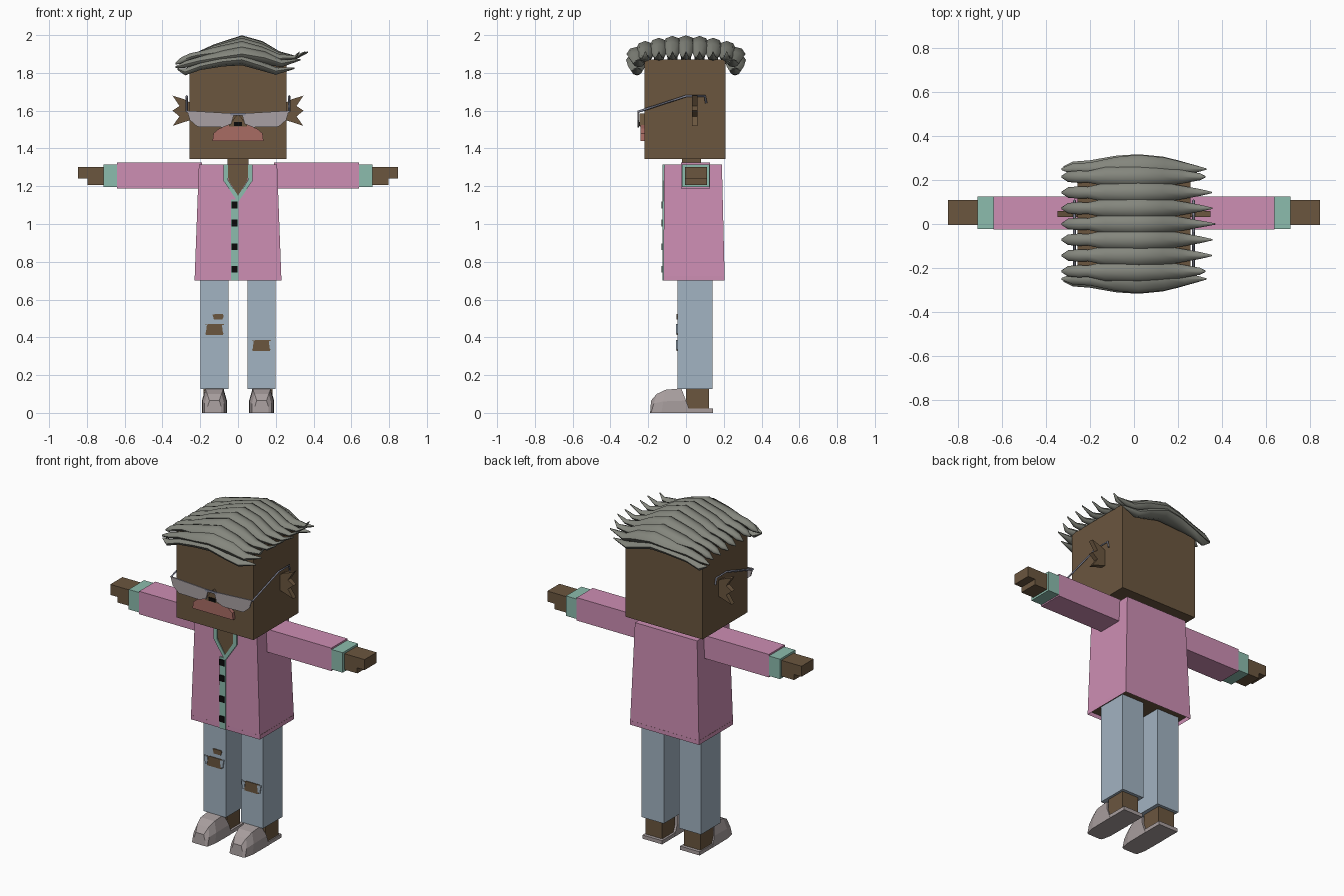
import bpy, bmesh, math
from mathutils import Vector

if bpy.data.objects.get("Cube"):
    bpy.data.objects.remove(bpy.data.objects["Cube"], do_unlink=True)


def make_material(name, hex_code):
    channels = [int(hex_code[i:i + 2], 16) / 255 for i in (0, 2, 4)]
    linear = [c / 12.92 if c < .04 else ((c + .055) / 1.055) ** 2.4 for c in channels]
    material = bpy.data.materials.new(name)
    material.use_nodes = True
    material.diffuse_color = (*linear, 1)
    material.node_tree.nodes["Principled BSDF"].inputs["Base Color"].default_value = (*linear, 1)
    return material


skin = make_material("brown skin", "6B563F")
pink = make_material("pink cloth", "CD8EB3")
mint = make_material("mint trim", "8CBCAD")
denim = make_material("pale denim", "A2B3C2")
leather = make_material("pale grey leather", "A89E9E")
hair_grey = make_material("grey hair", "84867D")
lip_red = make_material("dusty red", "A86C64")
glass = make_material("pale glass", "A8A0A3")
metal = make_material("dull metal", "858797")
black = make_material("black", "0A0A0A")


def finish(name, bm, *materials):
    bmesh.ops.recalc_face_normals(bm, faces=bm.faces)
    mesh = bpy.data.meshes.new(name)
    bm.to_mesh(mesh)
    bm.free()
    for material in materials:
        mesh.materials.append(material)
    obj = bpy.data.objects.new(name, mesh)
    bpy.context.collection.objects.link(obj)
    return obj


def loft(name, rings, material):
    """Skin a closed surface over rings that have equal point counts."""
    bm = bmesh.new()
    loops = [[bm.verts.new(point) for point in ring] for ring in rings]
    for a, b in zip(loops, loops[1:]):
        for i in range(len(a)):
            j = (i + 1) % len(a)
            bm.faces.new((a[i], a[j], b[j], b[i]))
    bm.faces.new(loops[0])
    bm.faces.new(loops[-1])
    return finish(name, bm, material)


def plate(name, outline, y_front, y_back, material, side=1, shift=0):
    """Extrude an outline drawn in x and z along y."""
    rings = [[(side * x + shift, y, z) for x, z in outline] for y in (y_front, y_back)]
    return loft(name, rings, material)


def box(name, xs, ys, zs, material, side=1):
    (left, right), (low, high) = xs, zs
    outline = [(left, low), (right, low), (right, high), (left, high)]
    return plate(name, outline, ys[0], ys[1], material, side)


# Head, neck and face
box("head", (-.257, .257), (-.22, .21), (1.345, 1.87), skin)
box("neck", (-.055, .055), (-.02, .08), (1.2, 1.35), skin)
plate("nose", [(-.05, 1.515), (.05, 1.515), (.02, 1.56), (0, 1.585), (-.02, 1.56)],
      -.245, -.22, skin)
box("nose_shadow", (-.022, .022), (-.25, -.244), (1.52, 1.54), black)
lip_half = [(.135, 1.44), (.13, 1.48), (.1, 1.505), (.05, 1.525)]
plate("mouth", lip_half + [(0, 1.515)] + [(-x, z) for x, z in reversed(lip_half)],
      -.24, -.215, lip_red)

# Coat with a recessed, dark underside
bm = bmesh.new()
bottom = [bm.verts.new((x, y, .7)) for x, y in
          ((-.23, -.12), (.23, -.12), (.23, .205), (-.23, .205))]
top = [bm.verts.new((x, y, 1.315)) for x, y in
       ((-.207, -.115), (.207, -.115), (.207, .19), (-.207, .19))]
for i in range(4):
    j = (i + 1) % 4
    bm.faces.new((bottom[i], bottom[j], top[j], top[i]))
bm.faces.new(top)
underside = bm.faces.new(bottom[::-1])
bmesh.ops.inset_region(bm, faces=[underside], thickness=.015)
underside.material_index = 1
for vert in underside.verts:
    vert.co.z += .025
finish("coat", bm, pink, skin)

# Neckline, placket and buttons
plate("neck_opening", [(-.06, 1.313), (-.05, 1.23), (0, 1.15), (.05, 1.23), (.06, 1.313)],
      -.12, -.114, skin)
for side, label in ((1, "left"), (-1, "right")):
    plate(label + "_collar", [(.052, 1.315), (.078, 1.315), (.078, 1.23), (0, 1.115),
                              (0, 1.15), (.052, 1.23)], -.124, -.115, mint, side)
box("placket", (-.037, .003), (-.124, -.115), (.7, 1.13), mint)
for number, height in enumerate((.76, .88, 1.005, 1.1)):
    box(f"button_{number}", (-.034, -.002), (-.13, -.123),
        (height - .018, height + .018), black)

# Parts that repeat on both sides
for side, label in ((1, "left"), (-1, "right")):
    # Arm
    box(label + "_sleeve", (.19, .64), (-.026, .126), (1.187, 1.325), pink, side)
    box(label + "_cuff", (.64, .713), (-.022, .124), (1.195, 1.315), mint, side)
    box(label + "_fingers", (.7, .847), (-.005, .11), (1.24, 1.303), skin, side)
    box(label + "_palm", (.7, .798), (-.005, .11), (1.207, 1.241), skin, side)

    # Jagged ear
    plate(label + "_ear", [(.25, 1.64), (.285, 1.66), (.347, 1.68), (.31, 1.625), (.347, 1.6),
                           (.31, 1.57), (.345, 1.52), (.285, 1.54), (.25, 1.55)],
          .032, .06, skin, side)

    # Glasses
    plate(label + "_lens", [(.02, 1.585), (.27, 1.6), (.255, 1.55), (.215, 1.515),
                            (.08, 1.512), (.035, 1.53)], -.256, -.248, glass, side)
    path = [(-.252, 1.595), (0, 1.677), (.1, 1.677), (.107, 1.64)]
    curve = bpy.data.curves.new(label + "_temple", "CURVE")
    curve.dimensions = "3D"
    curve.bevel_depth = .006
    curve.bevel_resolution = 0
    curve.use_fill_caps = True
    curve.materials.append(metal)
    spline = curve.splines.new("POLY")
    spline.points.add(len(path) - 1)
    for point, (y, z) in zip(spline.points, path):
        point.co = (side * .271, y, z, 1)
    bpy.context.collection.objects.link(bpy.data.objects.new(label + "_temple", curve))

    # Leg, ankle and open-backed shoe
    box(label + "_trouser_leg", (.05, .198), (-.045, .14), (.127, .73), denim, side)
    box(label + "_ankle", (.073, .183), (0, .122), (.018, .14), skin, side)
    box(label + "_sole", (.06, .19), (-.03, .142), (0, .022), leather, side)
    rings = []
    for y_low, y_high, half, height in ((-.19, -.185, .036, .065), (-.185, -.155, .052, .1),
                                        (-.13, -.11, .064, .122), (.025, -.025, .066, .13)):
        section = [(half, 0), (half, .5), (half * .72, 1), (-half * .72, 1), (-half, .5), (-half, 0)]
        rings.append([(side * .125 + x, y_low + (y_high - y_low) * t, height * t)
                      for x, t in section])
    loft(label + "_shoe", rings, leather)

box("glasses_bridge", (-.04, .04), (-.258, -.25), (1.575, 1.587), metal)

# Torn patches in the trousers
tear = [(-.06, .025), (-.03, .03), (.05, .03), (.06, .01), (.045, -.028), (-.045, -.028)]
flap = [(.04, .024), (.066, .03), (.058, -.02), (.045, -.015)]
for label, x, z, scale in (("right_knee", -.125, .44, 1), ("left_knee", .123, .355, 1),
                           ("right_thigh", -.105, .508, .5)):
    plate(label + "_tear", [(px * scale, z + pz * scale) for px, pz in tear],
          -.049, -.044, skin, 1, x)
    if scale == 1:
        for side in (1, -1):
            plate(label + "_frayed_edge", [(px, z + pz) for px, pz in flap],
                  -.052, -.045, denim, side, x)


# Hair: swept leaf-shaped strands running across the head
def strand(name, y, spine, flare=0.0):
    """Spine entries hold x, z, half width and half height."""
    rings = []
    for x, z, width, height in spine:
        center = Vector((x, y * (1 + flare * (width - .03)), z))
        rings.append([center + Vector((0, width * math.cos(a), height * math.sin(a)))
                      for a in (math.tau * k / 8 for k in range(8))])
    obj = loft(name, rings, hair_grey)
    bpy.ops.object.select_all(action="DESELECT")
    obj.select_set(True)
    bpy.context.view_layer.objects.active = obj
    bpy.ops.object.shade_smooth_by_angle(angle=math.radians(50))


for i in range(7):
    t = i / 3 - 1
    y = .215 * t
    drop = .03 * t * t
    reach = .36 - .035 * t * t + .01 * (i % 2)
    strand(f"hair_strand_{i}", y,
           [(-.33, 1.85, .004, .005), (-.3, 1.865, .024, .018), (-.25, 1.885, .028, .02),
            (-.21, 1.895, .026, .018), (-.13, 1.92 - drop / 2, .044, .03),
            (.02, 1.955 - drop, .05, .044), (.13, 1.93 - drop, .045, .038),
            (.22, 1.892 - drop / 2, .03, .022), (.3, 1.88, .016, .012),
            (reach, 1.91, .003, .004)])

for side, label in ((1, "back"), (-1, "front")):
    strand(label + "_upper_fringe", side * .25,
           [(-.33, 1.83, .004, .005), (-.28, 1.845, .025, .018), (-.2, 1.865, .03, .022),
            (-.08, 1.885, .055, .035), (.02, 1.9, .065, .04), (.14, 1.88, .052, .034),
            (.23, 1.85, .03, .02), (.33, 1.87, .003, .004)])
    strand(label + "_lower_fringe", side * .26,
           [(-.32, 1.82, .004, .005), (-.28, 1.805, .024, .018), (-.2, 1.835, .03, .02),
            (-.08, 1.86, .05, .026), (.02, 1.87, .056, .03), (.13, 1.835, .046, .025),
            (.2, 1.81, .03, .02), (.3, 1.825, .003, .004)], .2)
